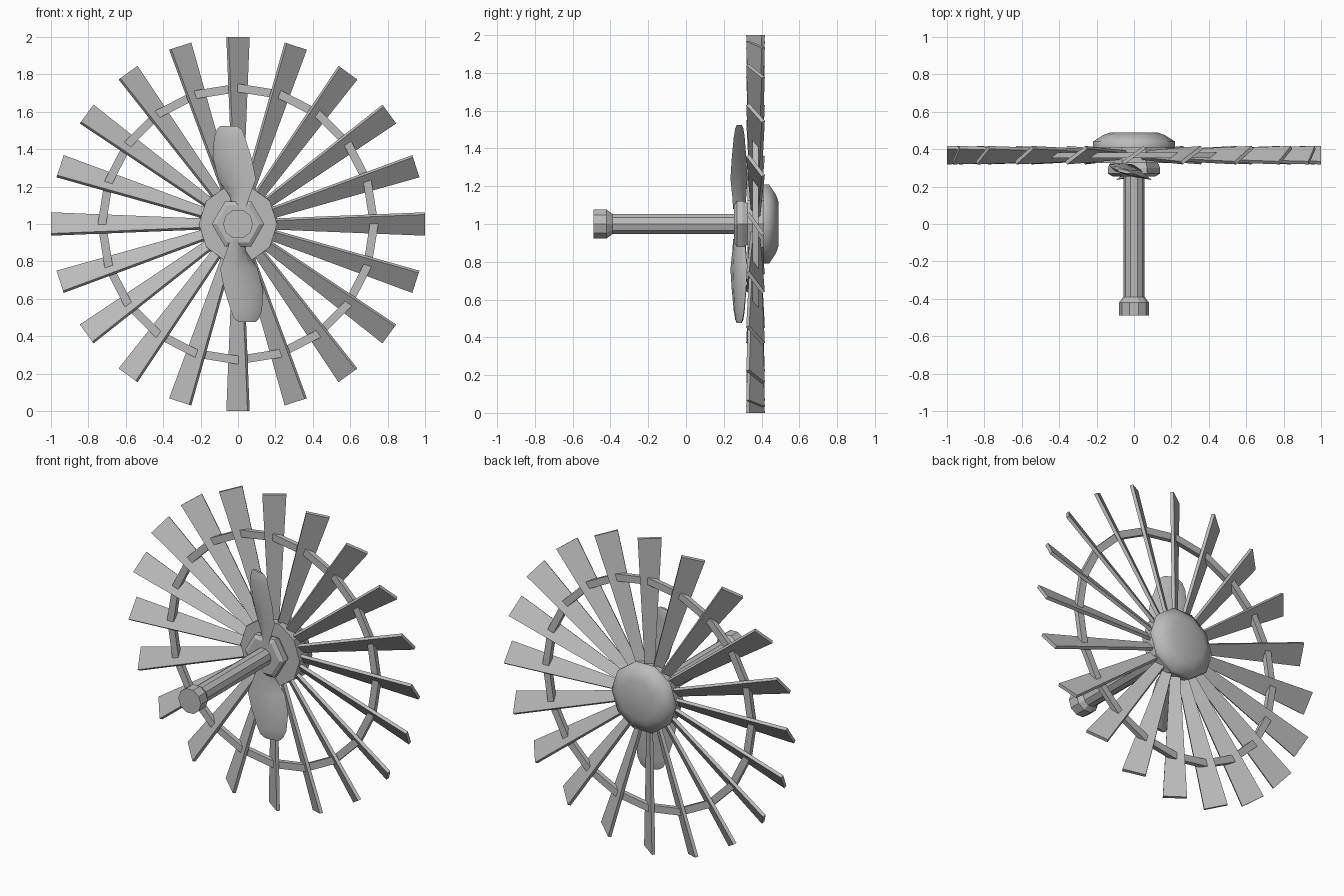
import bpy, bmesh
from math import sin, cos, pi, radians
from mathutils import Vector, Matrix

cube = bpy.data.objects.get("Cube")
if cube:
    bpy.data.objects.remove(cube, do_unlink=True)

grey = bpy.data.materials.new("plain grey")
grey.use_nodes = True
colour = (0.5, 0.5, 0.5, 1)
grey.diffuse_color = colour
grey.node_tree.nodes["Principled BSDF"].inputs["Base Color"].default_value = colour

AXIS = Vector((0, 0, 1))  # the wheel turns about the y direction through here


def skin(name, loops, smooth=None, closed=False):
    """Join equal-sized vertex loops into a tube, capped unless closed."""
    bm = bmesh.new()
    rows = [[bm.verts.new(Vector(p) + AXIS) for p in loop] for loop in loops]
    pairs = list(zip(rows, rows[1:]))
    if closed:
        pairs.append((rows[-1], rows[0]))
    else:
        bm.faces.new(rows[0])
        bm.faces.new(rows[-1])
    for a, b in pairs:
        for i in range(len(a)):
            j = (i + 1) % len(a)
            bm.faces.new((a[i], a[j], b[j], b[i]))
    bmesh.ops.recalc_face_normals(bm, faces=bm.faces)
    mesh = bpy.data.meshes.new(name)
    bm.to_mesh(mesh)
    bm.free()
    mesh.materials.append(grey)
    obj = bpy.data.objects.new(name, mesh)
    bpy.context.collection.objects.link(obj)
    if smooth:
        bpy.ops.object.select_all(action="DESELECT")
        obj.select_set(True)
        bpy.context.view_layer.objects.active = obj
        bpy.ops.object.shade_smooth_by_angle(angle=radians(smooth))
    return obj


def lathe(name, sides, profile, smooth=None):
    """Turn (y, radius) pairs about the wheel axis."""
    steps = [2 * pi * i / sides for i in range(sides)]
    return skin(name, [[(r * cos(a), y, r * sin(a)) for a in steps]
                       for y, r in profile], smooth)


# Shaft with its flared end
lathe("shaft", 10, [(-0.49, 0.08), (-0.42, 0.08), (-0.39, 0.057), (0.28, 0.057)])

# Hub: front nut, drum holding the blades, rear dome
lathe("nut", 6, [(0.255, 0.115), (0.27, 0.14), (0.3, 0.14), (0.34, 0.12)])
lathe("hub_drum", 10, [(0.325, 0.21), (0.425, 0.21)])
lathe("hub_dome", 10, [(0.41, 0.22), (0.44, 0.22), (0.475, 0.165), (0.49, 0.125)], 60)

# Twenty pitched, tapered wheel blades
COUNT, MID = 20, 0.368
pitch = radians(36)
across = Vector((cos(pitch), sin(pitch), 0))
through = Vector((-sin(pitch), cos(pitch), 0)) * 0.01
for k in range(COUNT):
    turn = Matrix.Rotation(2 * pi * k / COUNT, 3, "Y")
    loops = []
    for radius, half in ((0.12, 0.026), (1.0, 0.07)):
        base = Vector((0, MID, radius))
        corners = [base + across * half * s + through * t
                   for s, t in ((-1, -1), (1, -1), (1, 1), (-1, 1))]
        loops.append([turn @ c for c in corners])
    skin(f"wheel_blade_{k + 1}", loops)

# Bracing ring threaded through the blades
section = [(0.705, -0.015), (0.75, -0.015), (0.75, 0.015), (0.705, 0.015)]
skin("bracing_ring", [[(r * sin(a), MID + y, r * cos(a)) for r, y in section]
                      for a in (2 * pi * k / COUNT for k in range(COUNT))], closed=True)

# Two twisted propeller paddles: height, sideways offset, half width, thickness, twist
stations = [(0.08, 0.0, 0.05, 0.022, -38), (0.14, 0.01, 0.06, 0.022, -35),
            (0.24, -0.005, 0.11, 0.02, -24), (0.35, -0.03, 0.11, 0.018, -20),
            (0.46, -0.045, 0.088, 0.015, -18), (0.505, -0.045, 0.07, 0.013, -16),
            (0.525, -0.05, 0.045, 0.008, -14)]
outline = [(-1, 0), (-0.6, -1), (0.3, -1), (1, 0), (0.3, 1), (-0.6, 1)]
for side, name in ((1, "upper_paddle"), (-1, "lower_paddle")):
    loops = []
    for h, offset, half, thick, twist in stations:
        t = radians(twist)
        loops.append([(side * (offset + u * half * cos(t) - v * thick * sin(t)),
                       0.28 + u * half * sin(t) + v * thick * cos(t),
                       side * h) for u, v in outline])
    skin(name, loops, 50)
